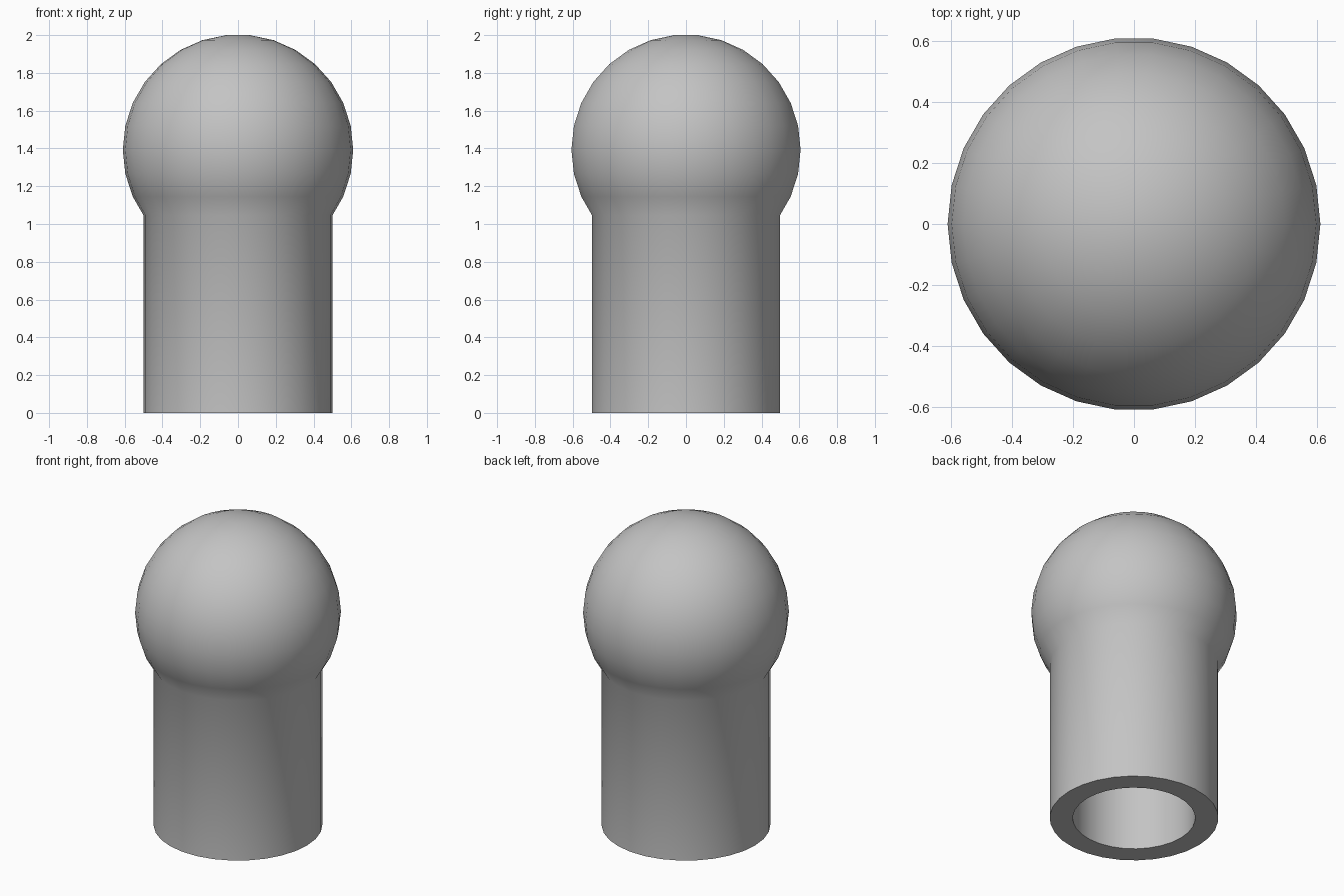
import bpy
import math

SEGMENTS = 30
BALL_R, BALL_Z = 0.61, 1.393
TUBE_R, BORE_R = 0.5, 0.363

if "Cube" in bpy.data.objects:
    bpy.data.objects.remove(bpy.data.objects["Cube"])

grey = bpy.data.materials.new("plain grey")
grey.use_nodes = True
colour = (0.55, 0.55, 0.55, 1)
grey.diffuse_color = colour
grey.node_tree.nodes["Principled BSDF"].inputs["Base Color"].default_value = colour

# Ball outline, bottom to top, with small flat caps at both poles
step = 2 * math.pi / SEGMENTS
arc = []
for i in range(SEGMENTS // 2):
    a = (i + 0.5) * step
    arc.append((BALL_R * math.sin(a), BALL_Z - BALL_R * math.cos(a)))


def arc_height(radius):
    """Height at which the lower half of the ball outline reaches a radius."""
    for (r0, z0), (r1, z1) in zip(arc, arc[1:]):
        if r0 <= radius <= r1:
            return z0 + (z1 - z0) * (radius - r0) / (r1 - r0)


# Full outline: ball underside closing the bore, bore, foot, tube wall, ball
lower = [p for p in arc if p[0] < BORE_R and p[1] < BALL_Z]
upper = [p for p in arc if p[0] > TUBE_R or p[1] > BALL_Z]
outline = lower + [(BORE_R, arc_height(BORE_R)), (BORE_R, 0),
                   (TUBE_R, 0), (TUBE_R, arc_height(TUBE_R))] + upper

# Revolve the outline round the z axis
verts = [(r * math.cos(s * step), r * math.sin(s * step), z)
         for r, z in outline for s in range(SEGMENTS)]
faces = []
for ring in range(len(outline) - 1):
    base = ring * SEGMENTS
    for s in range(SEGMENTS):
        t = (s + 1) % SEGMENTS
        faces.append((base + s, base + t, base + SEGMENTS + t, base + SEGMENTS + s))
faces.append(tuple(reversed(range(SEGMENTS))))
faces.append(tuple(range(len(verts) - SEGMENTS, len(verts))))

mesh = bpy.data.meshes.new("ball_ended_tube")
mesh.from_pydata(verts, [], faces)
mesh.materials.append(grey)
tube = bpy.data.objects.new("ball_ended_tube", mesh)
bpy.context.collection.objects.link(tube)

# Smooth walls and ball, crisp foot edges
bpy.ops.object.select_all(action="DESELECT")
tube.select_set(True)
bpy.context.view_layer.objects.active = tube
bpy.ops.object.shade_smooth_by_angle(angle=math.radians(40))
